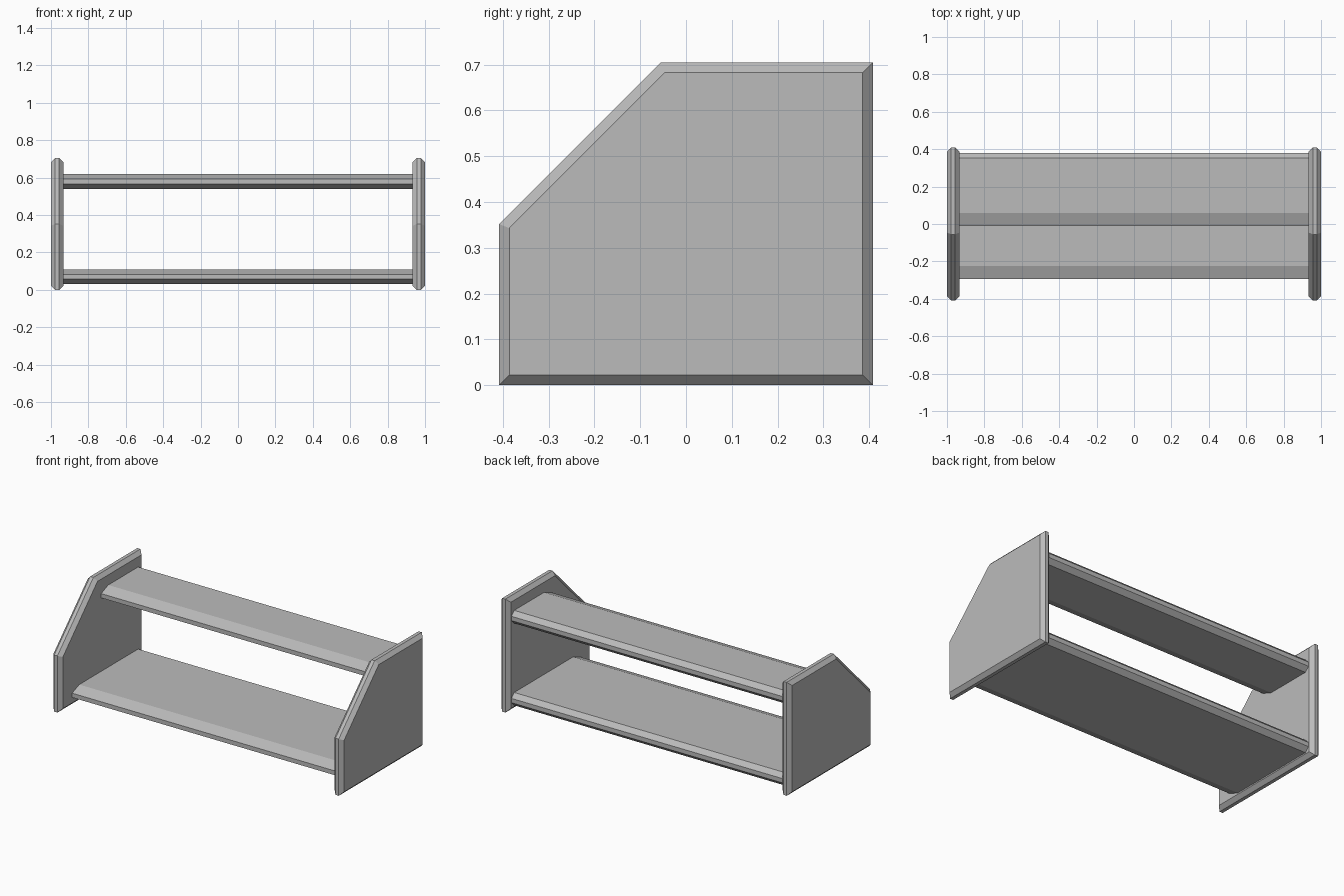
import bpy
import bmesh
from mathutils import Vector

cube = bpy.data.objects.get("Cube")
if cube:
    bpy.data.objects.remove(cube, do_unlink=True)

grey = bpy.data.materials.new("plain grey")
grey.use_nodes = True
colour = (0.5, 0.5, 0.5, 1.0)
grey.diffuse_color = colour
grey.node_tree.nodes["Principled BSDF"].inputs["Base Color"].default_value = colour


def inset_outline(points, d):
    """Move every edge of a counter-clockwise outline inward by d."""
    result = []
    for i, p in enumerate(points):
        a = (p - points[i - 1]).normalized()
        b = (points[(i + 1) % len(points)] - p).normalized()
        na, nb = Vector((-a.y, a.x)), Vector((-b.y, b.x))
        result.append(p + (na + nb) * d / (1 + na.dot(nb)))
    return result


def loft(name, sections):
    """Skin (x, outline) sections in the yz plane and cap both ends."""
    bm = bmesh.new()
    rings = [[bm.verts.new((x, p[0], p[1])) for p in outline] for x, outline in sections]
    n = len(rings[0])
    for r, s in zip(rings, rings[1:]):
        for i in range(n):
            j = (i + 1) % n
            bm.faces.new((r[i], r[j], s[j], s[i]))
    bm.faces.new(rings[0][::-1])
    bm.faces.new(rings[-1])
    bmesh.ops.recalc_face_normals(bm, faces=bm.faces)
    mesh = bpy.data.meshes.new(name)
    bm.to_mesh(mesh)
    bm.free()
    mesh.materials.append(grey)
    obj = bpy.data.objects.new(name, mesh)
    bpy.context.collection.objects.link(obj)
    return obj


# End panels: sloped front corner, chamfered all round on both faces
chamfer = 0.022
outline = [Vector(p) for p in
           ((-0.408, 0), (0.408, 0), (0.408, 0.705), (-0.055, 0.705), (-0.408, 0.352))]
small = inset_outline(outline, chamfer)
for name, side in (("left_panel", 1), ("right_panel", -1)):
    loft(name, [(side * 0.934, small), (side * (0.934 + chamfer), outline),
                (side * (1 - chamfer), outline), (side * 1.0, small)])

# Shelves: long shallow bevel at the front, short chamfer at the back
back = 0.38
for name, front, low in (("lower_shelf", -0.295, 0.03), ("upper_shelf", -0.01, 0.54)):
    t = 0.08 / 3
    high = low + 3 * t
    profile = [(front, low + t), (front + 0.07, low), (back - t, low), (back, low + t),
               (back, high - t), (back - t, high), (front + 0.07, high), (front, high - t)]
    loft(name, [(-0.934, profile), (0.934, profile)])
